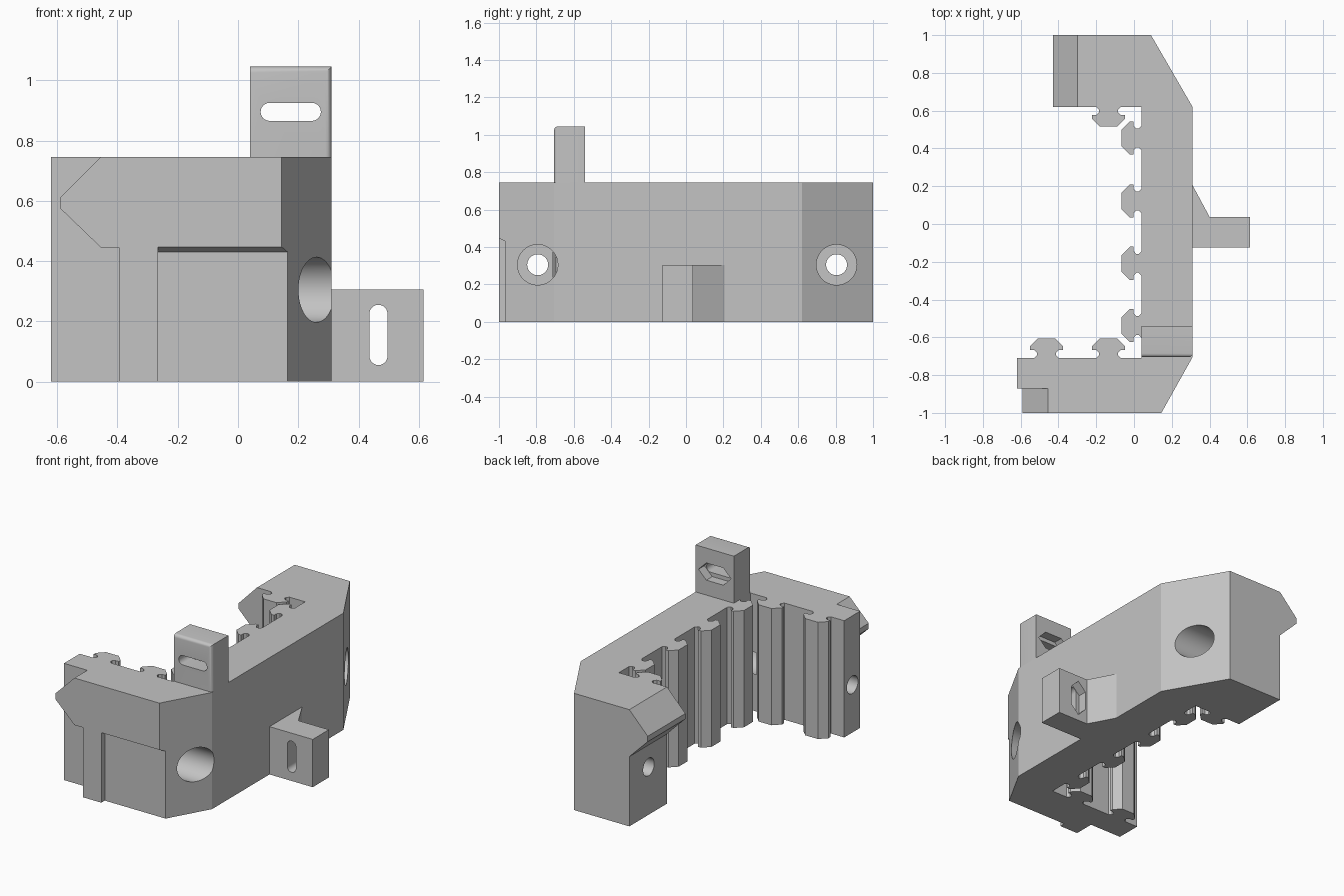
import bpy, bmesh, math
from mathutils import Vector

cube = bpy.data.objects.get("Cube")
if cube:
    bpy.data.objects.remove(cube, do_unlink=True)

grey = bpy.data.materials.new("light_grey")
grey.use_nodes = True
colour = (0.55, 0.55, 0.55, 1)
grey.diffuse_color = colour
grey.node_tree.nodes["Principled BSDF"].inputs["Base Color"].default_value = colour

H = 0.745           # body height
HOLE_Z = 0.305      # screw hole height


def prism(name, pts, axis, lo, hi):
    """Extrude a flat outline along the x, y or z axis."""
    place = {"x": lambda u, v, w: (w, u, v),
             "y": lambda u, v, w: (u, w, v),
             "z": lambda u, v, w: (u, v, w)}[axis]
    bm = bmesh.new()
    face = bm.faces.new([bm.verts.new(place(u, v, lo)) for u, v in pts])
    out = bmesh.ops.extrude_face_region(bm, geom=[face])
    moved = [g for g in out["geom"] if isinstance(g, bmesh.types.BMVert)]
    bmesh.ops.translate(bm, verts=moved, vec=Vector(place(0, 0, hi - lo)))
    bmesh.ops.recalc_face_normals(bm, faces=bm.faces)
    mesh = bpy.data.meshes.new(name)
    bm.to_mesh(mesh)
    bm.free()
    mesh.materials.append(grey)
    obj = bpy.data.objects.new(name, mesh)
    bpy.context.collection.objects.link(obj)
    return obj


def cut(obj, cutters):
    """Subtract the cutters, then discard them."""
    for c in cutters:
        mod = obj.modifiers.new("cut", "BOOLEAN")
        mod.operation, mod.solver, mod.object = "DIFFERENCE", "EXACT", c
    dg = bpy.context.evaluated_depsgraph_get()
    mesh = bpy.data.meshes.new_from_object(obj.evaluated_get(dg))
    obj.modifiers.clear()
    obj.data = mesh
    for c in cutters:
        bpy.data.objects.remove(c, do_unlink=True)


def smooth(obj):
    bpy.ops.object.select_all(action="DESELECT")
    obj.select_set(True)
    bpy.context.view_layer.objects.active = obj
    bpy.ops.object.shade_smooth_by_angle(angle=math.radians(25))


def rect(u0, u1, v0, v1):
    return [(u0, v0), (u1, v0), (u1, v1), (u0, v1)]


def slot(cu, cv, half, r, n, upright=False):
    """Long rounded outline; n=2 gives pointed ends, larger n round ends."""
    pts = []
    for side in (1, -1):
        for i in range(n + 1):
            a = -math.pi / 2 + math.pi * i / n
            pts.append((side * (half + r * math.cos(a)), side * r * math.sin(a)))
    return [(cu + v, cv + u) if upright else (cu + u, cv + v) for u, v in pts]


def circle(cu, cv, r, n=48):
    return [(cu + r * math.cos(math.tau * i / n), cv + r * math.sin(math.tau * i / n))
            for i in range(n)]


def hook_waste(name, tip, root, neck, y0, y1):
    """Everything outside a pointed hook at the end of an arm."""
    pts = [(root + 0.055, H + 0.055), (-0.8, H + 0.055), (-0.8, -0.1), (neck, -0.1),
           (neck, 0.445)]
    if neck != root:
        pts.append((root, 0.445))
    return prism(name, pts + [(tip, 0.575), (tip, 0.61), (root, H)], "y", y0, y1)


# C-shaped body
body = prism("bracket_body", [
    (-0.43, 1), (0.09, 1), (0.31, 0.62), (0.31, -0.705), (0.145, -1), (-0.62, -1),
    (-0.62, -0.71), (0.04, -0.71), (0.04, 0.62), (-0.43, 0.62)], "z", 0, H)
cutters = [
    hook_waste("front_hook_cutter", -0.59, -0.455, -0.395, -1.1, -0.87),
    hook_waste("back_hook_cutter", -0.43, -0.30, -0.30, 0.5, 1.1),
    prism("recess_cutter", [(-1.1, -0.1), (-0.965, -0.1), (-0.965, 0.43), (-1, 0.447),
                            (-1.1, 0.496)], "x", -0.265, 0.5)]
# Screw holes with wide counterbores
for y in (-0.793, 0.805):
    cutters.append(prism("hole_cutter", circle(y, HOLE_Z, 0.056), "x", -0.8, 0.5))
    cutters.append(prism("counterbore_cutter", circle(y, HOLE_Z, 0.108), "x", 0, 0.5))
cut(body, cutters)
smooth(body)

# Mushroom-shaped rails on the inner walls
half = [(0.065, -0.01), (0.065, 0), (0.05, 0.015), (0.05, 0.028), (0.065, 0.042),
        (0.088, 0.042), (0.088, 0.062), (0.045, 0.105)]
rail = half + [(-a, d) for a, d in reversed(half)]
for i, y in enumerate((0.455, 0.122, -0.208, -0.537)):
    prism(f"wall_rail_{i + 1}", [(0.04 - d, y + a) for a, d in rail], "z", 0, H)
for i, x in enumerate((-0.463, -0.135)):
    prism(f"front_arm_rail_{i + 1}", [(x + a, -0.71 + d) for a, d in rail], "z", 0, H)
prism("back_arm_rail", [(-0.135 + a, 0.62 - d) for a, d in rail], "z", 0, H)

# Upper lug, rounded along its front top and front outer edges
lug = prism("upper_lug", rect(0.04, 0.31, -0.705, -0.54), "z", H, 1.045)
bm = bmesh.new()
bm.from_mesh(lug.data)
edges = []
for e in bm.edges:
    mid = (e.verts[0].co + e.verts[1].co) / 2
    if mid.y < -0.7 and (mid.z > 1.04 or mid.x > 0.3):
        edges.append(e)
bmesh.ops.bevel(bm, geom=edges, offset=0.02, segments=5, profile=0.5, affect="EDGES")
bm.to_mesh(lug.data)
bm.free()
cut(lug, [prism("slot_cutter", slot(0.175, 0.895, 0.07, 0.03, 12), "y", -0.9, -0.3),
          prism("nut_cutter", slot(0.175, 0.895, 0.06, 0.055, 2), "y", -0.6, -0.3)])
smooth(lug)

# Side lug with sloping brace
side = prism("side_lug", [(0.31, -0.125), (0.615, -0.125), (0.615, 0.038), (0.40, 0.038),
                          (0.31, 0.205)], "z", 0, 0.305)
cut(side, [prism("slot_cutter", slot(0.466, 0.155, 0.07, 0.03, 12, True), "y", -0.4, 0.4),
           prism("nut_cutter", slot(0.466, 0.155, 0.06, 0.055, 2, True), "y", -0.02, 0.4)])
smooth(side)
